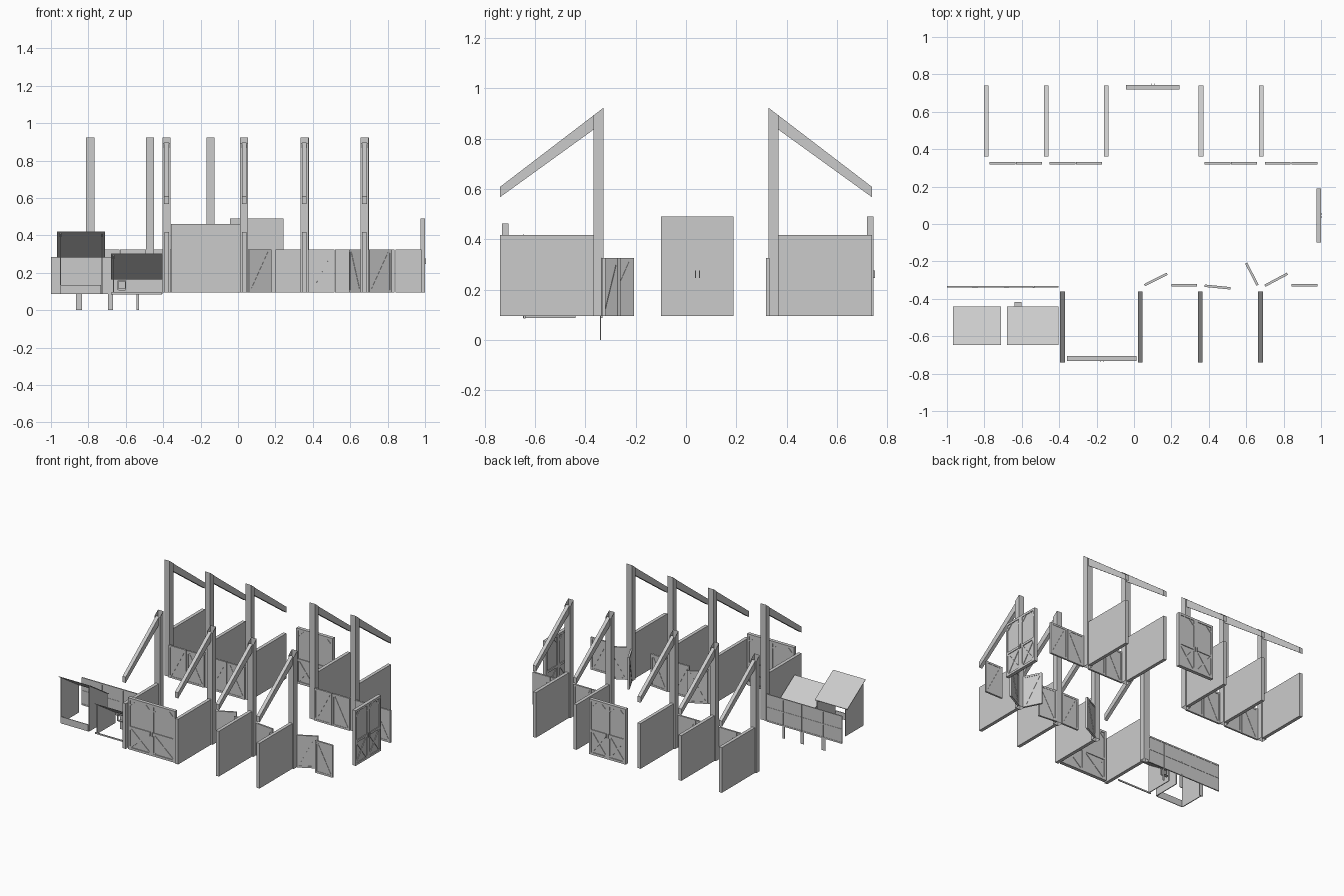
import bpy, bmesh, math
from mathutils import Matrix, Vector

if "Cube" in bpy.data.objects:
    bpy.data.objects.remove(bpy.data.objects["Cube"])

BASE = 0.095  # underside of the stable parts


def finish(bm, name, matrix=None):
    bmesh.ops.recalc_face_normals(bm, faces=bm.faces)
    me = bpy.data.meshes.new(name)
    bm.to_mesh(me)
    bm.free()
    ob = bpy.data.objects.new(name, me)
    bpy.context.collection.objects.link(ob)
    if matrix:
        ob.matrix_world = matrix
    return ob


def block(bm, x0, x1, y0, y1, z0, z1):
    m = Matrix.Translation(((x0 + x1) / 2, (y0 + y1) / 2, (z0 + z1) / 2))
    bmesh.ops.create_cube(bm, size=1, matrix=m @ Matrix.Diagonal((x1 - x0, y1 - y0, z1 - z0, 1)))


def bar(bm, a, b, w, t):
    # board lying in the local xz plane between two points
    d = Vector((b[0] - a[0], 0, b[1] - a[1]))
    m = Matrix.Translation(((a[0] + b[0]) / 2, 0, (a[1] + b[1]) / 2))
    m = m @ Matrix.Rotation(-math.atan2(d.z, d.x), 4, 'Y')
    bmesh.ops.create_cube(bm, size=1, matrix=m @ Matrix.Diagonal((d.length, t, w, 1)))


def prism(bm, pts, x0, x1, caps=True):
    # yz profile extruded along x
    a = [bm.verts.new((x0, y, z)) for y, z in pts]
    b = [bm.verts.new((x1, y, z)) for y, z in pts]
    n = len(pts)
    for i in range(n):
        j = (i + 1) % n
        bm.faces.new((a[i], a[j], b[j], b[i]))
    if caps:
        bm.faces.new(a)
        bm.faces.new(b[::-1])


def bay_frame(x, s):
    # post: open-ended tube with a top cut to the roof pitch
    w, yi, yo = 0.0215, s * 0.327, s * 0.367
    bm = bmesh.new()
    ring = [(x - w, yi, .924), (x + w, yi, .924), (x + w, yo, .893), (x - w, yo, .893)]
    lo = [bm.verts.new((px, py, BASE)) for px, py, _ in ring]
    hi = [bm.verts.new(p) for p in ring]
    for i in range(4):
        j = (i + 1) % 4
        bm.faces.new((lo[i], lo[j], hi[j], hi[i]))
    finish(bm, "post")
    # rafter
    bm = bmesh.new()
    prism(bm, [(s * .362, .897), (s * .74, .608), (s * .74, .567), (s * .362, .84)], x - .0125, x + .0125)
    finish(bm, "rafter")
    # stall partition
    bm = bmesh.new()
    y0, y1 = sorted((s * .362, s * .74))
    block(bm, x - .012, x + .012, y0, y1, BASE, .418)
    finish(bm, "partition")


def stall_door(hinge, free):
    h, f = Vector(hinge), Vector(free)
    L, H = (f - h).length, 0.23
    bm = bmesh.new()
    block(bm, 0, L, -.004, .004, 0, H)
    w, t = .013, .013
    for z in (w / 2, H - w / 2):
        bar(bm, (0, z), (L, z), w, t)
    for x in (w / 2, L - w / 2):
        bar(bm, (x, w), (x, H - w), w, t)
    bar(bm, (w * 1.2, w), (L - w * 1.2, H - w), .011, t - .001)
    d = f - h
    finish(bm, "stall_door", Matrix.Translation((h.x, h.y, BASE)) @ Matrix.Rotation(math.atan2(d.y, d.x), 4, 'Z'))


def barn_door(center, angle, W, H):
    bm = bmesh.new()
    block(bm, -W / 2, W / 2, -.007, .007, .001, H - .001)
    t, s = .025, .016
    mid = .41 * H
    for c in (-W / 4, W / 4):
        x0, x1 = c - W / 4, c + W / 4
        for x in (x0 + s / 2, x1 - s / 2):
            bar(bm, (x, 0), (x, H), s, t)
        for z in (s / 2, mid + s / 2, H - s / 2):
            bar(bm, (x0 + s, z), (x1 - s, z), s, t)
        a, b = x0 + s, x1 - s
        # lower cross
        bar(bm, (a, s), (b, mid), .012, t - .003)
        bar(bm, (a, mid), (b, s), .012, t - .004)
        # upper corner braces
        k = .035
        bar(bm, (a, H - s - k), (a + k, H - s), .01, t - .003)
        bar(bm, (b, H - s - k), (b - k, H - s), .01, t - .003)
    # pull handles
    for x in (-.008, .008):
        block(bm, x - .002, x + .002, -.019, -.012, mid - .01, mid + .02)
    finish(bm, "barn_door", Matrix.Translation((center[0], center[1], BASE)) @ Matrix.Rotation(angle, 4, 'Z'))


# posts, rafters and partitions
for x in (-.79, -.47, -.148, .358, .68):
    bay_frame(x, 1)
for x in (-.382, .033, .355, .676):
    bay_frame(x, -1)

# closed stall doors along the back aisle
for x0, x1 in ((-.772, -.492), (-.452, -.17), (.377, .658), (.70, .98)):
    m = (x0 + x1) / 2
    stall_door((x0, .325), (m - .002, .325))
    stall_door((x1, .325), (m + .002, .325))

# front stall doors, some swung open
stall_door((.057, -.327), (.177, -.266))
stall_door((.337, -.327), (.2, -.327))
stall_door((.378, -.33), (.516, -.344))
stall_door((.66, -.327), (.6, -.209))
stall_door((.70, -.33), (.82, -.266))
stall_door((.98, -.327), (.842, -.327))

# large double doors
barn_door((-.173, -.719), 0, .372, .367)
barn_door((.1, .732), math.pi, .288, .395)
barn_door((.987, .045), math.pi / 2, .288, .395)

# fence run with legs
bm = bmesh.new()
edges = (-1, -.85, -.682, -.535, -.402)
for a, b in zip(edges, edges[1:]):
    block(bm, a + .001, b - .001, -.338, -.334, .09, .283)
    for z in (.093, .188, .28):
        bar_z = z
        block(bm, a + .001, b - .001, -.34, -.332, bar_z - .005, bar_z + .005)
for x, w in ((-.85, .015), (-.682, .013), (-.535, .007)):
    block(bm, x - w, x + w, -.341, -.337, 0, .283)
finish(bm, "fence")


def shelter(name, x0, x1, hi, lo, walls):
    # lean-to: pitched roof sheet, side walls and a low front board
    yf, yb, t = -.647, -.44, .004
    bm = bmesh.new()
    prism(bm, [(yf, hi), (yb, lo), (yb, lo - t), (yf, hi - t)], x0, x1)
    finish(bm, name + "_roof")
    bm = bmesh.new()
    for x in walls:
        prism(bm, [(yf + .004, .088), (yb, .088), (yb, lo - t), (yf + .004, hi - t - .003)], x - .003, x + .003)
    finish(bm, name + "_walls")


shelter("tall_shelter", -.967, -.71, .42, .285, (-.95, -.728))
shelter("low_shelter", -.68, -.405, .302, .168, (-.665,))

# low front board of the tall shelter
bm = bmesh.new()
block(bm, -.945, -.732, -.647, -.642, .088, .136)
finish(bm, "shelter_front_board")

# bottom rail of the low shelter, hatch frame and rear flap
bm = bmesh.new()
block(bm, -.68, -.405, -.645, -.639, .085, .095)
finish(bm, "shelter_rail")
bm = bmesh.new()
for z in (.112, .157):
    block(bm, -.645, -.598, -.444, -.438, z - .003, z + .003)
for x in (-.642, -.601):
    block(bm, x - .003, x + .003, -.444, -.438, .115, .154)
block(bm, -.64, -.602, -.44, -.416, .106, .11)
finish(bm, "hatch")
